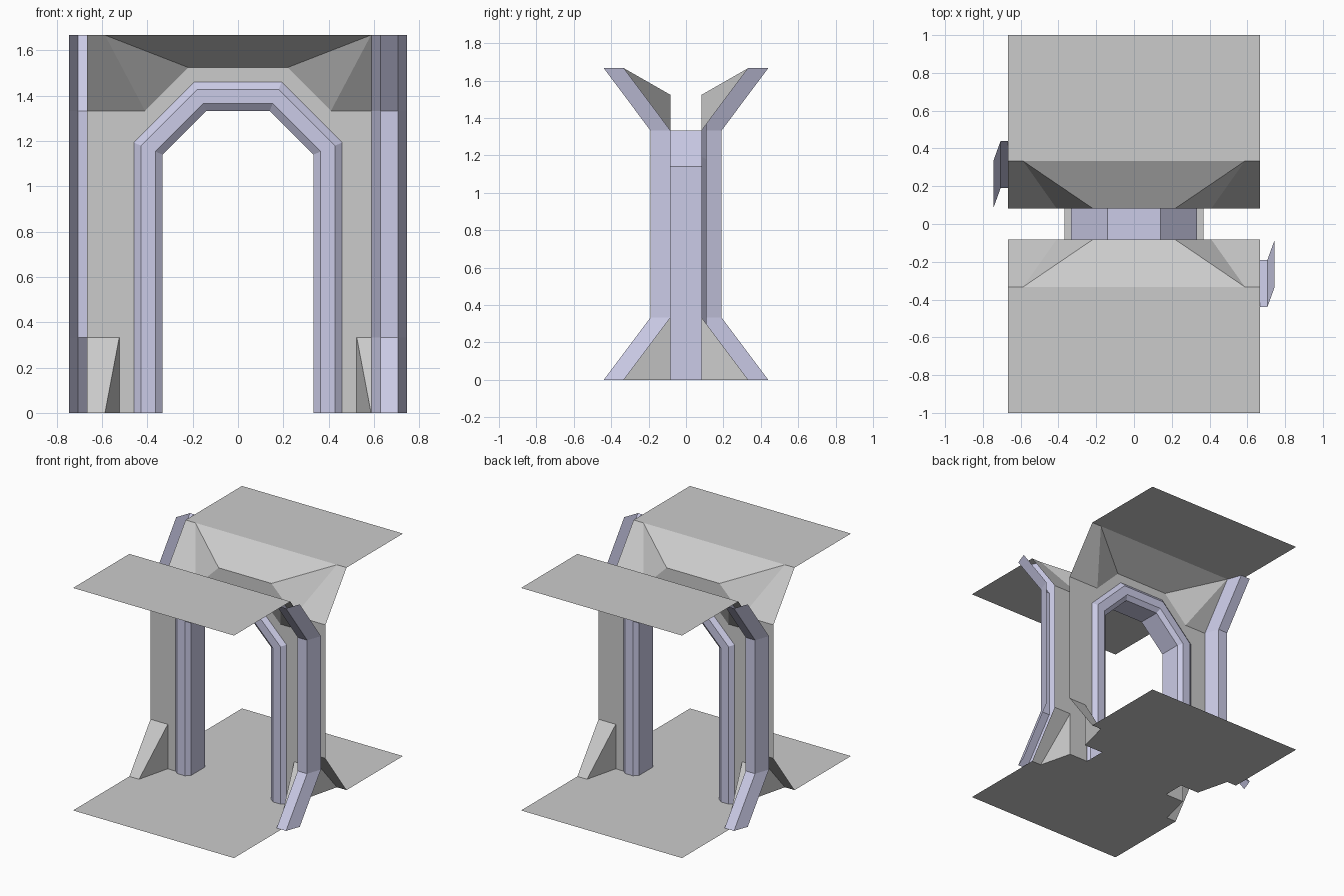
import bpy, math

if "Cube" in bpy.data.objects:
    bpy.data.objects.remove(bpy.data.objects["Cube"])

W, T, S = 0.667, 0.083, 0.333      # half width, half wall thickness, slope reach
LOW, HIGH, TOP = 0.333, 1.333, 1.667

trim_mat = bpy.data.materials.new("trim_violet")
trim_mat.diffuse_color = (0.6, 0.6, 0.8, 1)
trim_mat.use_nodes = True
trim_mat.node_tree.nodes["Principled BSDF"].inputs["Base Color"].default_value = trim_mat.diffuse_color


def make(name, faces, mat=None, mirror=True):
    """Build an object from polygons; optionally mirror the quarter in x and y."""
    verts, index, polys = [], {}, []
    for f in faces:
        poly = []
        for p in f:
            key = tuple(round(c, 4) for c in p)
            if key not in index:
                index[key] = len(verts)
                verts.append(key)
            poly.append(index[key])
        polys.append(poly)
    me = bpy.data.meshes.new(name)
    me.from_pydata(verts, [], polys)
    ob = bpy.data.objects.new(name, me)
    bpy.context.collection.objects.link(ob)
    if mat:
        me.materials.append(mat)
    if mirror:
        m = ob.modifiers.new("mirror", 'MIRROR')
        m.use_axis = (True, True, False)
        m.merge_threshold = 0.0005
    return ob


def grid(rows):
    """Quads between successive rows of points."""
    return [(a[k], a[k + 1], b[k + 1], b[k])
            for a, b in zip(rows, rows[1:]) for k in range(len(a) - 1)]


def arch(d):
    """Half of the chamfered arch offset outward by d, top centre to floor."""
    t = d * math.tan(math.pi / 8)
    return [(0, 1.333 + d), (0.14 + t, 1.333 + d), (0.333 + d, 1.14 + t), (0.333 + d, 0)]


def wall_pts(pts):
    return [(x, -T, z) for x, z in pts]


opening = 0.035
rim = arch(0.191)
rx, rz = rim[1]
shoulder = (rx + rz - HIGH, HIGH)      # arch chamfer meets the slope line
foot = rim[3][0]
inner = 0.333 + opening

# floor, notched around the wall feet
make("floor", [[(0, 0, 0), (0, -1, 0), (W, -1, 0), (W, -S, 0), (0.587, -S, 0),
                (foot, -T, 0), (inner, -T, 0), (inner, 0, 0)]])

# two ceiling panels
make("ceiling", [[(0, -1, TOP), (0, -S, TOP), (W, -S, TOP), (W, -1, TOP)]])

# flat wall around the doorway
make("doorway_wall", [wall_pts([(inner, 0), (foot, 0), (foot, LOW), (W, LOW), (W, HIGH),
                                shoulder, (rx, rz), (0, rz)] + arch(opening)[:3])])

# slopes from wall to ceiling
a, b = (rx, -T, rz), (shoulder[0], -T, HIGH)
c = (0.587, -S, TOP)
make("upper_slopes", [[(0, -T, rz), a, c, (0, -S, TOP)],
                      [a, b, c],
                      [b, (W, -T, HIGH), (W, -S, TOP), c]])

# sloped wall feet
k = (0.587, -S, 0)
make("wall_feet", [[k, (W, -S, 0), (W, -T, LOW), (foot, -T, LOW)],
                   [(foot, -T, 0), k, (foot, -T, LOW)]])

# arch trim with reveal
section = [(0, 0), (0, T), (0.032, 0.109), (0.095, 0.109), (0.127, T)]
make("arch_trim", grid([[(x, -y, z) for x, z in arch(d)] for d, y in section]), trim_mat)

# bent ribs at opposite corners
path = [(S, TOP), (T, HIGH), (T, LOW), (S, 0)]
rib = [(0.589, 0), (0.628, 0.107), (0.706, 0.107), (0.745, 0)]
for i, name in enumerate(("rib_front_right", "rib_back_left")):
    ob = make(name, grid([[(x, -(y + o), z) for y, z in path] for x, o in rib]),
              trim_mat, mirror=False)
    ob.rotation_euler.z = math.pi * i
